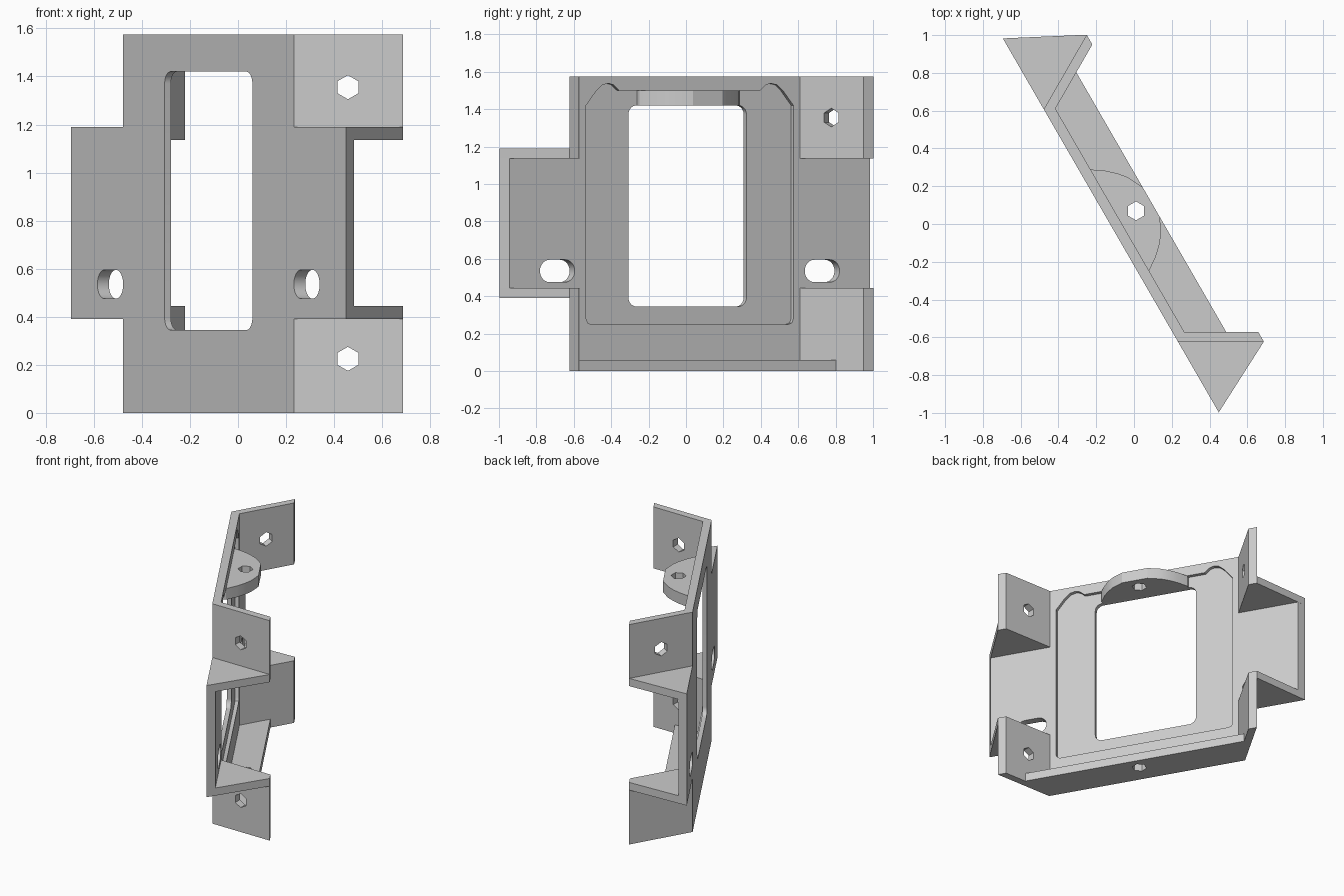
import bpy, bmesh, math
from mathutils import Matrix, Vector

cube = bpy.data.objects.get("Cube")
if cube:
    bpy.data.objects.remove(cube, do_unlink=True)

grey = bpy.data.materials.new("light_grey")
grey.use_nodes = True
grey.diffuse_color = (0.6, 0.6, 0.6, 1)
grey.node_tree.nodes["Principled BSDF"].inputs["Base Color"].default_value = (0.6, 0.6, 0.6, 1)

# The bracket is built along x (length), y (depth) and z, then turned into place
PLACE = Matrix.Translation((-0.0275, 0.0476, 0)) @ Matrix.Rotation(math.radians(-60), 4, 'Z')
OUT, FLOOR, INN, LIP, TIP = -0.11, -0.08, -0.055, 0.137, 0.284
TOP = 1.575
WING_LOW, WING_HIGH, WALL = 0.39, 1.19, 0.055


def prism(name, pts, lo, hi, axis='z'):
    """Extrude a profile: (x, y) along z, or (x, z) along y."""
    bm = bmesh.new()
    place = (lambda a, b, h: (a, b, h)) if axis == 'z' else (lambda a, b, h: (a, h, b))
    face = bm.faces.new([bm.verts.new(place(a, b, lo)) for a, b in pts])
    ext = bmesh.ops.extrude_face_region(bm, geom=[face])
    moved = [v for v in ext["geom"] if isinstance(v, bmesh.types.BMVert)]
    bmesh.ops.translate(bm, verts=moved, vec=place(0, 0, hi - lo))
    return finish(name, bm)


def drill(centre, direction, radius, sides):
    """Cylinder cutter; hexagons are turned so their points follow the part."""
    bm = bmesh.new()
    bmesh.ops.create_cone(bm, cap_ends=True, segments=sides, radius1=radius,
                          radius2=radius, depth=0.2)
    turn = Vector(direction).to_track_quat('Z', 'Y').to_matrix().to_4x4()
    bm.transform(Matrix.Translation(centre) @ turn)
    return finish("cutter", bm)


def finish(name, bm):
    bmesh.ops.recalc_face_normals(bm, faces=bm.faces)
    mesh = bpy.data.meshes.new(name)
    bm.to_mesh(mesh)
    bm.free()
    mesh.materials.append(grey)
    obj = bpy.data.objects.new(name, mesh)
    bpy.context.collection.objects.link(obj)
    obj.matrix_world = PLACE
    return obj


def cut(obj, cutters):
    bpy.context.view_layer.objects.active = obj
    for c in cutters:
        c.hide_render = True
        mod = obj.modifiers.new("cut", 'BOOLEAN')
        mod.operation, mod.solver, mod.object = 'DIFFERENCE', 'EXACT', c
        bpy.ops.object.modifier_apply(modifier=mod.name)
        bpy.data.objects.remove(c, do_unlink=True)


def rounded(x0, x1, z0, z1, r, steps=8):
    pts = []
    corners = ((x1 - r, z1 - r), (x0 + r, z1 - r), (x0 + r, z0 + r), (x1 - r, z0 + r))
    for i, (cx, cz) in enumerate(corners):
        for k in range(steps + 1):
            a = math.pi / 2 * (i + k / steps)
            pts.append((cx + r * math.cos(a), cz + r * math.sin(a)))
    return pts


def mirrored(half):
    """Complete a symmetric outline from its +x half."""
    return half + [(-a, b) for a, b in reversed(half)]


parts = []

# Main plate with recess, window and four screw holes
plate = prism("main_plate", [(-0.7, 0), (0.7, 0), (0.7, TOP), (-0.7, TOP)], OUT, INN, 'y')
recess = mirrored([(0.61, 0.25), (0.63, 0.257), (0.64, 0.28), (0.64, 1.42), (0.575, 1.50),
                   (0.54, 1.53), (0.5, 1.538), (0.47, 1.53), (0.435, 1.50)])
cut(plate, [prism("cutter", recess, FLOOR, 0.1, 'y'),
            prism("cutter", rounded(-0.365, 0.365, 0.345, 1.42, 0.05), -0.3, 0.1, 'y')]
    + [drill((x, OUT, z), (0, 1, 0), 0.05, 32) for x in (-0.51, 0.51) for z in (0.485, 1.305)])
parts.append(plate)

# Bottom flange and upper tab, each with a hexagonal hole
flange = prism("bottom_flange", mirrored([(0.682, INN), (0.793, LIP)]), 0, 0.06)
cut(flange, [drill((0, 0.044, 0.03), (0, 0, 1), 0.05, 6)])
tab = prism("upper_tab", mirrored([(0.31, -0.1), (0.31, INN), (0.265, 0.01), (0.222, 0.057),
                                   (0.175, 0.096), (0.092, LIP)]), 1.42, 1.5)
cut(tab, [drill((0, 0.044, 1.46), (0, 0, 1), 0.05, 6)])
parts += [flange, tab]

for s, side in ((1, "front"), (-1, "back")):
    # Slanted ears with hexagonal holes
    ear_shape = [(0.7, OUT), (0.71, OUT), (0.938, TIP), (0.878, TIP), (0.682, INN), (0.7, INN)]
    for level, lo, hi, hole in (("lower", 0, WING_LOW + WALL, 0.225),
                                ("upper", WING_HIGH - WALL, TOP, 1.355)):
        ear = prism(f"{side}_{level}_ear", [(s * a, b) for a, b in ear_shape], lo, hi)
        cut(ear, [drill((s * 0.8, 0.098, hole), (s * 0.866, -0.5, 0), 0.05, 6)])
        parts.append(ear)

    # Wing plate with slot, its end cut along the gusset slope
    wing_shape = [(0.7, OUT), (1.143, OUT), (1.114, INN), (0.7, INN)]
    wing = prism(f"{side}_wing", [(s * a, b) for a, b in wing_shape], WING_LOW, WING_HIGH)
    slot = [(s * a, b) for a, b in rounded(0.71, 0.925, 0.475, 0.595, 0.06)]
    cut(wing, [prism("cutter", slot, -0.3, 0.1, 'y')])
    parts.append(wing)

    # Triangular gussets joining wing and ears
    gusset_shape = [(s * a, b) for a, b in ((0.71, OUT), (1.143, OUT), (0.938, TIP))]
    for level, z in (("lower", WING_LOW), ("upper", WING_HIGH - WALL)):
        parts.append(prism(f"{side}_{level}_gusset", gusset_shape, z, z + WALL))

# Smooth only the rounded holes and corners
bpy.ops.object.select_all(action='DESELECT')
for p in parts:
    p.select_set(True)
bpy.context.view_layer.objects.active = plate
bpy.ops.object.shade_smooth_by_angle(angle=math.radians(25))
